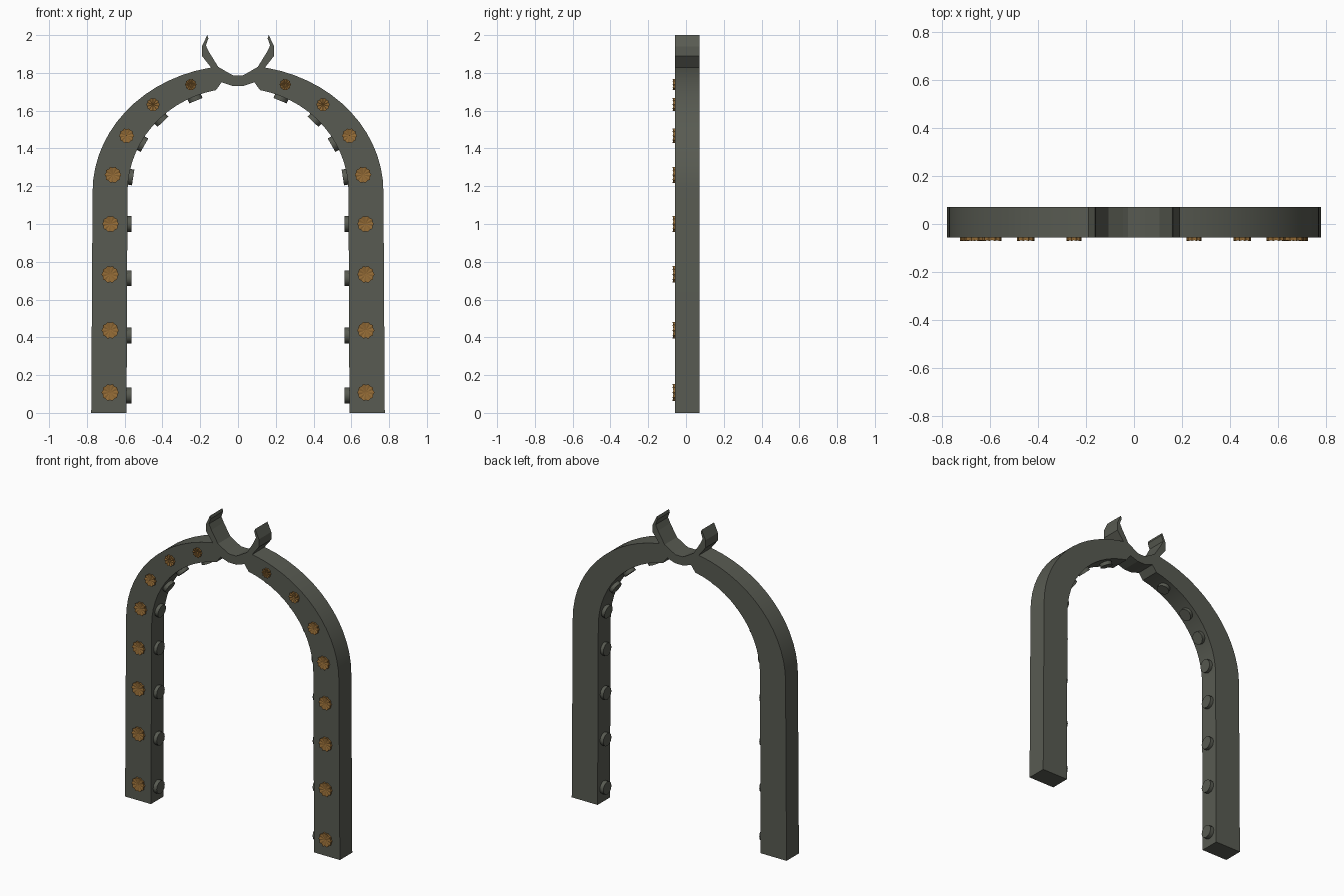
import bpy, bmesh, math
from mathutils import Vector, Matrix

if "Cube" in bpy.data.objects:
    bpy.data.objects.remove(bpy.data.objects["Cube"])

FRONT, BACK = -0.057, 0.071
CZ = 1.17                                   # height where the legs become the arch


def material(name, col):
    m = bpy.data.materials.new(name)
    m.diffuse_color = (*col, 1)
    m.use_nodes = True
    m.node_tree.nodes["Principled BSDF"].inputs["Base Color"].default_value = m.diffuse_color
    return m


STONE = material("dark grey stone", (0.098, 0.104, 0.084))
BRONZE = material("bronze", (0.29, 0.145, 0.036))


def finish(name, bm, mat, smooth=None):
    """Left half in, mirrored object out."""
    bmesh.ops.recalc_face_normals(bm, faces=bm.faces)
    me = bpy.data.meshes.new(name)
    bm.to_mesh(me)
    bm.free()
    me.materials.append(mat)
    ob = bpy.data.objects.new(name, me)
    bpy.context.collection.objects.link(ob)
    mod = ob.modifiers.new("mirror", 'MIRROR')
    mod.use_clip = True
    if smooth:
        bpy.ops.object.select_all(action='DESELECT')
        ob.select_set(True)
        bpy.context.view_layer.objects.active = ob
        bpy.ops.object.shade_smooth_by_angle(angle=math.radians(smooth))
    return ob


def strip(name, outer, inner, close_end, smooth=None):
    """Bar with a rectangular section between two front-view outlines."""
    bm = bmesh.new()
    rings = [[bm.verts.new((p[0], y, p[1])) for p, y in
              ((o, FRONT), (i, FRONT), (i, BACK), (o, BACK))]
             for o, i in zip(outer, inner)]
    for a, b in zip(rings, rings[1:]):
        for k in range(4):
            n = (k + 1) % 4
            bm.faces.new((a[k], a[n], b[n], b[k]))
    bm.faces.new(rings[0])
    if close_end:
        bm.faces.new(rings[-1])
    return finish(name, bm, STONE, smooth)


def ellipse(a, b, t):
    return (-a * math.cos(t), CZ + b * math.sin(t))


# Arch: straight legs running into an elliptical bend
T_END = math.acos(0.2)
ts = [T_END * i / 14 for i in range(15)]
outer = [(-0.777, 0)] + [ellipse(0.77, 0.67, t) for t in ts] + [(-0.135, 1.829)]
inner = [(-0.59, 0)] + [ellipse(0.585, 0.55, t) for t in ts] + [(-0.085, 1.752)]
strip("arch", outer, inner, True, 25)

# Horned collar at the crown
outer = [(-0.163, 2.0), (-0.191, 1.94), (-0.191, 1.89), (-0.14, 1.825),
         (-0.085, 1.75), (-0.03, 1.731), (0, 1.731)]
inner = [(-0.157, 1.982), (-0.17, 1.945), (-0.153, 1.91), (-0.105, 1.832),
         (-0.045, 1.797), (-0.025, 1.787), (0, 1.787)]
strip("horned_collar", outer, inner, False)

# Flower rosettes on the front face: ten raised petals round a sunken centre
bm = bmesh.new()
for x, z, r in ((-.677, .108, .046), (-.677, .437, .046), (-.677, .733, .046),
                (-.675, 1.0, .044), (-.662, 1.26, .044), (-.59, 1.467, .04),
                (-.45, 1.632, .036), (-.25, 1.738, .031)):
    N = 20
    centre = bm.verts.new((x, FRONT - 0.007, z))
    rim, base = [], []
    for k in range(N):
        a = 2 * math.pi * k / N
        rr = r if k % 2 == 0 else r * 0.88
        px, pz = x + rr * math.cos(a), z + rr * math.sin(a)
        rim.append(bm.verts.new((px, FRONT - (0.014 if k % 2 == 0 else 0.010), pz)))
        base.append(bm.verts.new((px, FRONT + 0.003, pz)))
    for k in range(N):
        n = (k + 1) % N
        bm.faces.new((centre, rim[k], rim[n]))
        bm.faces.new((rim[k], base[k], base[n], rim[n]))
    bm.faces.new(base)
finish("flower_rosettes", bm, BRONZE)

# Round studs on the inner face, pointing into the opening
places = [(Vector((-0.588, 0.007, z)), Vector((1, 0, 0)), .042) for z in (.093, .41, .713, 1.0)]
for t, r in ((.146, .042), (.49, .041), (.785, .04), (1.163, .038)):
    x, z = ellipse(0.585, 0.55, t)
    normal = Vector((math.cos(t) / 0.585, 0, -math.sin(t) / 0.55)).normalized()
    places.append((Vector((x, 0.007, z)), normal, r))
bm = bmesh.new()
for pos, normal, r in places:
    turn = normal.to_track_quat('Z', 'Y').to_matrix().to_4x4()
    bmesh.ops.create_cone(bm, cap_ends=True, segments=12, radius1=r, radius2=r, depth=0.04,
                          matrix=Matrix.Translation(pos + normal * 0.004) @ turn)
finish("inner_studs", bm, STONE, 35)
